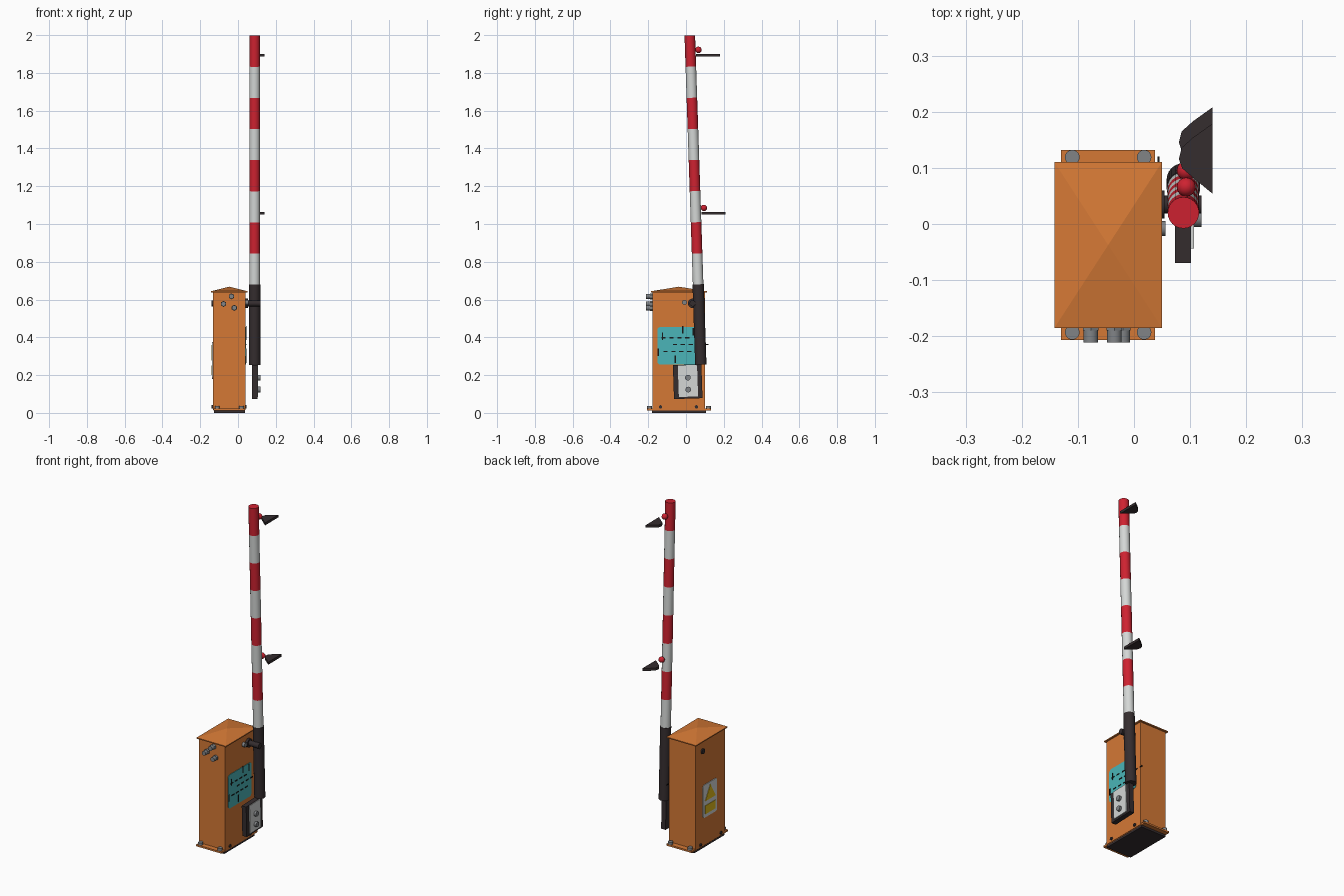
import bpy, bmesh, math
from mathutils import Matrix, Vector

cube = bpy.data.objects.get("Cube")
if cube:
    bpy.data.objects.remove(cube, do_unlink=True)


def material(name, r, g, b):
    m = bpy.data.materials.new(name)
    m.use_nodes = True
    m.diffuse_color = (r, g, b, 1)
    m.node_tree.nodes["Principled BSDF"].inputs["Base Color"].default_value = (r, g, b, 1)
    return m


ORANGE = material("orange paint", 0.66, 0.19, 0.036)
RED = material("signal red", 0.62, 0.016, 0.03)
WHITE = material("off white", 0.66, 0.68, 0.67)
DARK = material("dark iron", 0.035, 0.026, 0.028)
TEAL = material("teal panel", 0.07, 0.46, 0.48)
GREY = material("steel grey", 0.22, 0.23, 0.24)
YELLOW = material("warning yellow", 0.75, 0.5, 0.01)
BLACK = material("black", 0.008, 0.008, 0.008)

# The boom leans slightly, so its parts are built in this frame
TILT = Matrix.Translation((0.088, 0.087, 0)) @ Matrix.Rotation(0.0335, 4, "X")
FLAT = Matrix.Identity(4)
AXES = {"x": Matrix.Rotation(math.pi / 2, 4, "Y"),
        "y": Matrix.Rotation(-math.pi / 2, 4, "X"), "z": FLAT}


def finish(name, bm, mats, frame=FLAT, smooth=False):
    bmesh.ops.transform(bm, matrix=frame, verts=bm.verts)
    bmesh.ops.recalc_face_normals(bm, faces=bm.faces)
    me = bpy.data.meshes.new(name)
    bm.to_mesh(me)
    bm.free()
    for m in mats:
        me.materials.append(m)
    ob = bpy.data.objects.new(name, me)
    bpy.context.scene.collection.objects.link(ob)
    if smooth:
        bpy.ops.object.select_all(action="DESELECT")
        ob.select_set(True)
        bpy.context.view_layer.objects.active = ob
        bpy.ops.object.shade_smooth_by_angle(angle=math.radians(35))
    return ob


def box(name, mat, x, y, z, frame=FLAT, round_x=0):
    """Box from (min, max) spans; round_x rounds the edges running along x."""
    bm = bmesh.new()
    bmesh.ops.create_cube(bm, size=1)
    spans = (x, y, z)
    for v in bm.verts:
        v.co = [(a + b) / 2 + c * (b - a) for (a, b), c in zip(spans, v.co)]
    if round_x:
        edges = [e for e in bm.edges
                 if abs(e.verts[0].co.x - e.verts[1].co.x) > 1e-6]
        bmesh.ops.bevel(bm, geom=edges, offset=round_x, segments=4,
                        profile=0.5, affect="EDGES")
    return finish(name, bm, [mat], frame)


def rod(name, mat, centre, radius, length, axis="z", frame=FLAT, sides=20):
    bm = bmesh.new()
    bmesh.ops.create_cone(bm, cap_ends=True, segments=sides, radius1=radius,
                          radius2=radius, depth=length,
                          matrix=Matrix.Translation(centre) @ AXES[axis])
    return finish(name, bm, [mat], frame, smooth=sides > 6)


# Cabinet: base, feet flange, body and low pyramid roof
CX, CY = -0.046, -0.0375
box("base_plate", DARK, (-0.128, 0.036), (-0.18, 0.105), (0, 0.015))
box("mounting_flange", ORANGE, (-0.13, 0.037), (-0.207, 0.132), (0.012, 0.022))
box("cabinet_body", ORANGE, (-0.133, 0.04), (-0.177, 0.1), (0.015, 0.643))

bm = bmesh.new()
for z in (0.638, 0.644):
    for sx, sy in ((-1, -1), (1, -1), (1, 1), (-1, 1)):
        bm.verts.new((CX + sx * 0.096, CY + sy * 0.148, z))
apex = bm.verts.new((CX, CY, 0.668))
v = list(bm.verts)
bm.faces.new(v[:4])
for i in range(4):
    j = (i + 1) % 4
    bm.faces.new((v[i], v[j], v[j + 4], v[i + 4]))
    bm.faces.new((v[i + 4], v[j + 4], apex))
finish("cabinet_roof", bm, [ORANGE])

# Fixings around the foot of the cabinet
for x in (-0.11, 0.018):
    for y in (-0.193, 0.119):
        rod("anchor_bolt", GREY, (x, y, 0.028), 0.013, 0.018)
for x in (-0.134, 0.041):
    for y in (-0.135, 0.055):
        rod("side_screw", DARK, (x, y, 0.032), 0.009, 0.01, "x", sides=12)

# Cable glands on the front and one on the side
for x, z in ((-0.035, 0.617), (-0.077, 0.577), (-0.02, 0.556)):
    rod("cable_gland", GREY, (x, -0.192, z), 0.013, 0.038, "y")
    rod("gland_nut", GREY, (x, -0.183, z), 0.016, 0.014, "y", sides=6)
rod("side_gland", GREY, (0.046, -0.008, 0.585), 0.013, 0.02, "x")

# Pivot shaft running through the cabinet to the boom
rod("pivot_shaft", DARK, (-0.0095, 0.035, 0.58), 0.016, 0.259, "x")
rod("pivot_collar", DARK, (0.046, 0.035, 0.58), 0.025, 0.016, "x")

# Teal diagram panel with black markings
box("diagram_panel", TEAL, (0.039, 0.043), (-0.152, 0.066), (0.255, 0.455), round_x=0.018)
for z, y0, count in ((0.395, -0.13, 4), (0.36, -0.07, 5), (0.322, -0.12, 4)):
    for i in range(count):
        y = y0 + i * 0.042
        box("panel_marking", BLACK, (0.042, 0.045), (y, y + 0.022), (z, z + 0.006))
for y, z in ((-0.15, 0.3), (-0.128, 0.385), (-0.02, 0.42), (0.035, 0.41), (-0.06, 0.265)):
    box("panel_marking", BLACK, (0.042, 0.045), (y, y + 0.007), (z, z + 0.04))

# Warning sign on the other side
box("warning_sign", WHITE, (-0.137, -0.132), (-0.097, 0.035), (0.18, 0.375), round_x=0.015)
bm = bmesh.new()
bmesh.ops.create_cone(bm, cap_ends=True, segments=3, radius1=0.055, radius2=0.055, depth=0.003)
corner = max(bm.verts, key=lambda w: w.co.x).co
spin = Matrix.Rotation(-math.atan2(corner.y, corner.x), 4, "Z")
stand = Matrix.Rotation(-math.pi / 2, 4, "Y")
finish("warning_triangle", bm, [YELLOW],
       Matrix.Translation((-0.138, -0.031, 0.305)) @ stand @ spin)
box("warning_label", YELLOW, (-0.139, -0.136), (-0.078, 0.016), (0.2, 0.25))

# Striped boom: bands assigned by height
BOTTOM, TOP, BANDS = 0.68, 1.999, 8
band = (TOP - BOTTOM) / BANDS
bm = bmesh.new()
bmesh.ops.create_cone(bm, cap_ends=True, segments=24, radius1=0.028, radius2=0.028,
                      depth=TOP - BOTTOM,
                      matrix=Matrix.Translation((0, 0, (TOP + BOTTOM) / 2)))
for i in range(1, BANDS):
    bmesh.ops.bisect_plane(bm, geom=bm.verts[:] + bm.edges[:] + bm.faces[:],
                           plane_co=(0, 0, BOTTOM + i * band), plane_no=(0, 0, 1))
for f in bm.faces:
    level = int((f.calc_center_median().z - BOTTOM) / band - 0.001)
    f.material_index = min(level, BANDS - 1) % 2
finish("striped_boom", bm, [WHITE, RED], TILT, smooth=True)

# Boom sleeve and counterweight
rod("boom_sleeve", DARK, (0, 0, 0.468), 0.03, 0.426, frame=TILT, sides=24)
box("counterweight", DARK, (-0.015, 0.014), (-0.148, 0.003), (0.078, 0.258), TILT)
box("counterweight_plate", WHITE, (0.013, 0.019), (-0.122, -0.02), (0.088, 0.255), TILT)
for z in (0.126, 0.189):
    rod("counterweight_bolt", GREY, (0.024, -0.071, z), 0.015, 0.016, "x", TILT)

# Two lamps, each with a flared reflector plate beneath
OUTLINE = [(0.14, -0.062), (0.112, -0.039), (0.086, -0.017), (0.08, 0),
           (0.085, 0.02), (0.105, 0.038), (0.14, 0.063)]
for y, z in ((0.066, 1.922), (0.095, 1.085)):
    bm = bmesh.new()
    bmesh.ops.create_uvsphere(bm, u_segments=16, v_segments=10, radius=0.017,
                              matrix=Matrix.Translation((0.093, y, z)))
    finish("lamp", bm, [RED], smooth=True)
    bm = bmesh.new()
    face = bm.faces.new([bm.verts.new((px, y + 0.05 + py, z - 0.036)) for px, py in OUTLINE])
    top = bmesh.ops.extrude_face_region(bm, geom=[face])["geom"]
    bmesh.ops.translate(bm, vec=Vector((0, 0, 0.015)),
                        verts=[g for g in top if isinstance(g, bmesh.types.BMVert)])
    finish("lamp_reflector", bm, [DARK])
